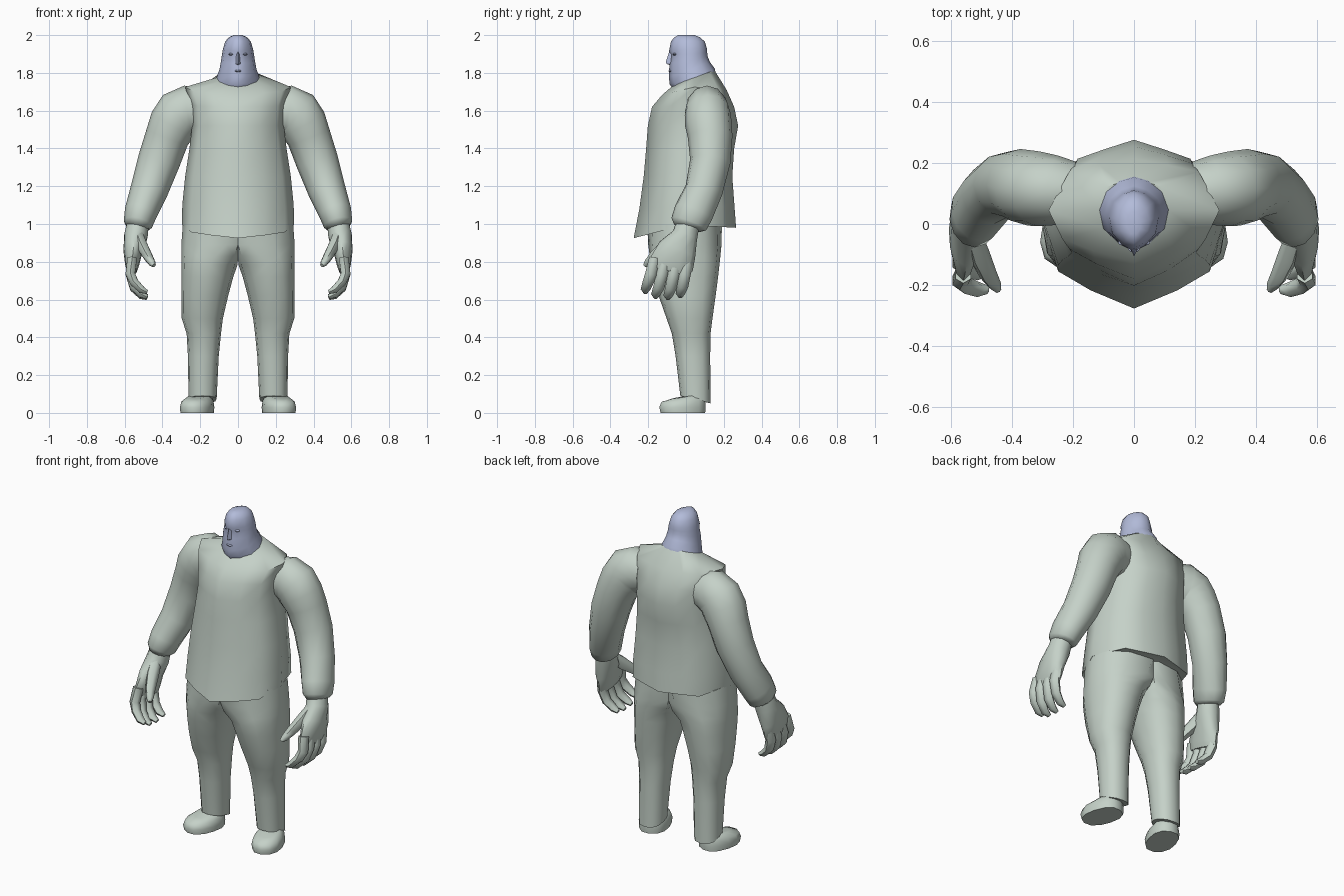
import bpy, bmesh, math
from mathutils import Vector, Matrix


def material(name, rgb):
    m = bpy.data.materials.new(name)
    m.diffuse_color = (*rgb, 1)
    return m


CLOTH = material("pale grey green", (0.56, 0.64, 0.58))
MASK = material("pale lavender blue", (0.45, 0.50, 0.70))


def loft(name, rings, mat, mirror=False, matrix=None, angle=45):
    """Skin a list of equal-length point rings and cap both ends."""
    bm = bmesh.new()
    vr = [[bm.verts.new(p) for p in r] for r in rings]
    n = len(vr[0])
    for a, b in zip(vr, vr[1:]):
        for i in range(n):
            j = (i + 1) % n
            bm.faces.new((a[i], a[j], b[j], b[i]))
    bm.faces.new(vr[0])
    bm.faces.new(vr[-1])
    if matrix:
        bm.transform(matrix)
    bmesh.ops.recalc_face_normals(bm, faces=bm.faces)
    me = bpy.data.meshes.new(name)
    bm.to_mesh(me)
    bm.free()
    me.materials.append(mat)
    ob = bpy.data.objects.new(name, me)
    bpy.context.collection.objects.link(ob)
    if mirror:
        ob.modifiers.new("mirror", 'MIRROR').use_mirror_merge = False
    bpy.ops.object.select_all(action='DESELECT')
    ob.select_set(True)
    bpy.context.view_layer.objects.active = ob
    bpy.ops.object.shade_smooth_by_angle(angle=math.radians(angle))
    return ob


def ring(half, zf, zs, zb, x0, x1, yf, yb):
    """Cross-section with its own height at front, side and back."""
    sec = half + [(-u, v) for u, v in half[-2:0:-1]]
    pts = []
    for u, v in sec:
        z = zs + ((zf - zs) * -v if v < 0 else (zb - zs) * v)
        pts.append(Vector(((x0 + x1) / 2 + u * (x1 - x0) / 2,
                           (yf + yb) / 2 + v * (yb - yf) / 2, z)))
    return pts


def tube(name, path, mat, n=10):
    """Tapered limb along points (x, y, z, radius along y, radius across)."""
    pts = [Vector(p[:3]) for p in path]
    rings = []
    for i, p in enumerate(pts):
        t = (pts[min(i + 1, len(pts) - 1)] - pts[max(i - 1, 0)]).normalized()
        u = Vector((0, 1, 0))
        u = (u - t * u.dot(t)).normalized()
        v = t.cross(u)
        ra, rb = path[i][3:]
        rings.append([p + u * ra * math.cos(a) + v * rb * math.sin(a)
                      for a in (2 * math.pi * k / n for k in range(n))])
    return loft(name, rings, mat, mirror=True, angle=60)


BODY = [(0, -1), (.48, -.78), (.84, -.55), (1, 0), (.76, .74), (.4, .87), (0, 1)]
HEAD = [(0, -1), (.45, -.8), (.88, -.42), (1, .1), (.8, .6), (.42, .88), (0, 1)]
ROUND = [(0, -1), (.55, -.88), (.9, -.5), (1, 0), (.9, .55), (.55, .9), (0, 1)]

# tunic with dipping hem
loft("tunic", [ring(BODY, zf, zs, zb, -w, w, yf, yb) for zf, zs, zb, w, yf, yb in [
    (.945, 1.01, .99, .25, -.21, .21),
    (.925, .995, .98, .296, -.277, .265),
    (1.08, 1.1, 1.09, .295, -.247, .257),
    (1.25, 1.25, 1.25, .28, -.224, .245),
    (1.4, 1.4, 1.4, .257, -.211, .255),
    (1.52, 1.52, 1.52, .243, -.202, .276),
    (1.62, 1.63, 1.62, .252, -.18, .255),
    (1.685, 1.725, 1.71, .28, -.125, .215),
    (1.74, 1.775, 1.815, .115, -.06, .15)]], CLOTH, angle=60)

# trouser legs, cut flat on the centre line above the crotch
legs = [ring(ROUND, zf, zs, zb, *r) for zf, zs, zb, *r in [
    (.09, .075, .05, .113, .262, -.03, .13),
    (.3, .3, .3, .102, .265, -.055, .128),
    (.42, .42, .42, .09, .272, -.075, .13),
    (.5, .5, .5, .08, .298, -.103, .14),
    (.62, .62, .62, .052, .3, -.145, .157),
    (.72, .72, .72, .025, .3, -.172, .17),
    (.785, .785, .785, .002, .3, -.186, .177),
    (.83, .83, .83, -.06, .3, -.192, .182),
    (.89, .89, .89, -.18, .3, -.2, .188),
    (.99, 1.0, .99, -.25, .292, -.205, .19)]]
for r in legs:
    for p in r:
        p.x = max(p.x, 0)
loft("trouser_leg", legs, CLOTH, mirror=True, angle=60)

# shoes, toes turned out
turn = Matrix.Translation((.212, 0, 0)) @ Matrix.Rotation(math.radians(16), 4, 'Z')
loft("shoe", [ring(ROUND, zf, zs, zb, -w, w, yf, yb) for zf, zs, zb, w, yf, yb in [
    (0, 0, 0, .082, -.14, .105), (.03, .03, .03, .084, -.147, .108),
    (.058, .062, .07, .078, -.135, .105), (.075, .09, .1, .055, -.075, .095)]],
    CLOTH, mirror=True, matrix=turn, angle=60)

# sleeves
tube("sleeve", [
    (.2, .105, 1.6, .1, .115), (.26, .11, 1.6, .115, .135),
    (.31, .115, 1.58, .122, .135), (.342, .118, 1.53, .124, .13),
    (.375, .128, 1.46, .118, .117),
    (.42, .128, 1.33, .107, .112), (.47, .095, 1.18, .1, .1),
    (.515, .04, 1.06, .105, .087), (.53, .015, 1.0, .098, .077),
    (.535, .01, .98, .075, .06)], CLOTH, n=12)

# hands
tube("palm", [
    (.53, .01, 1.0, .062, .06), (.54, -.005, .94, .068, .065),
    (.555, -.045, .865, .103, .053), (.56, -.075, .79, .117, .038),
    (.56, -.085, .75, .1, .024)], CLOTH)
for i, (y0, y1, drop) in enumerate([(-.165, -.215, .022), (-.105, -.16, -.004),
                                    (-.045, -.095, -.01), (.01, -.03, .0)]):
    tube(f"finger_{i + 1}", [
        (.56, y0, .82, .03, .029), (.57, y0 * .6 + y1 * .4, .735, .031, .029),
        (.55, y0 * .3 + y1 * .7, .67 + drop, .03, .026),
        (.51, y1, .63 + drop, .025, .022),
        (.48, y1, .617 + drop, .014, .012)], CLOTH, n=6)
tube("thumb", [
    (.53, -.04, .94, .033, .033), (.508, -.1, .885, .04, .034),
    (.478, -.165, .83, .032, .028), (.456, -.2, .795, .023, .021),
    (.445, -.218, .78, .011, .011)], CLOTH, n=6)

# hooded head and neck
loft("hooded_head", [ring(HEAD, zf, zs, zb, -w, w, yf, yb) for zf, zs, zb, w, yf, yb in [
    (1.725, 1.752, 1.79, .118, -.076, .158),
    (1.74, 1.775, 1.822, .112, -.087, .153),
    (1.775, 1.815, 1.86, .098, -.09, .125),
    (1.85, 1.86, 1.89, .09, -.088, .114),
    (1.895, 1.9, 1.91, .084, -.08, .112),
    (1.915, 1.925, 1.93, .08, -.09, .11),
    (1.965, 1.965, 1.965, .068, -.08, .1),
    (1.988, 1.988, 1.988, .05, -.063, .075),
    (2.0, 2.0, 2.0, .022, -.04, .045)]], MASK, angle=60)

# nose, eyes and lips
loft("nose", [[Vector((-w, -.072, z)), Vector((0, y, z)), Vector((w, -.072, z))]
              for z, w, y in [(1.915, .008, -.088), (1.86, .015, -.106),
                              (1.848, .018, -.104), (1.842, .012, -.088)]], MASK)
loft("eye", [ring(ROUND, z, z, z, .036 - w, .036 + w, -.064 - d, -.05)
             for z, w, d in [(1.892, .006, .001), (1.899, .016, .006), (1.906, .006, .001)]],
     MASK, mirror=True)
loft("lips", [ring(ROUND, z, z, z, -w, w, y, -.06)
              for z, w, y in [(1.804, .01, -.09), (1.81, .02, -.093), (1.816, .01, -.09)]], MASK)
